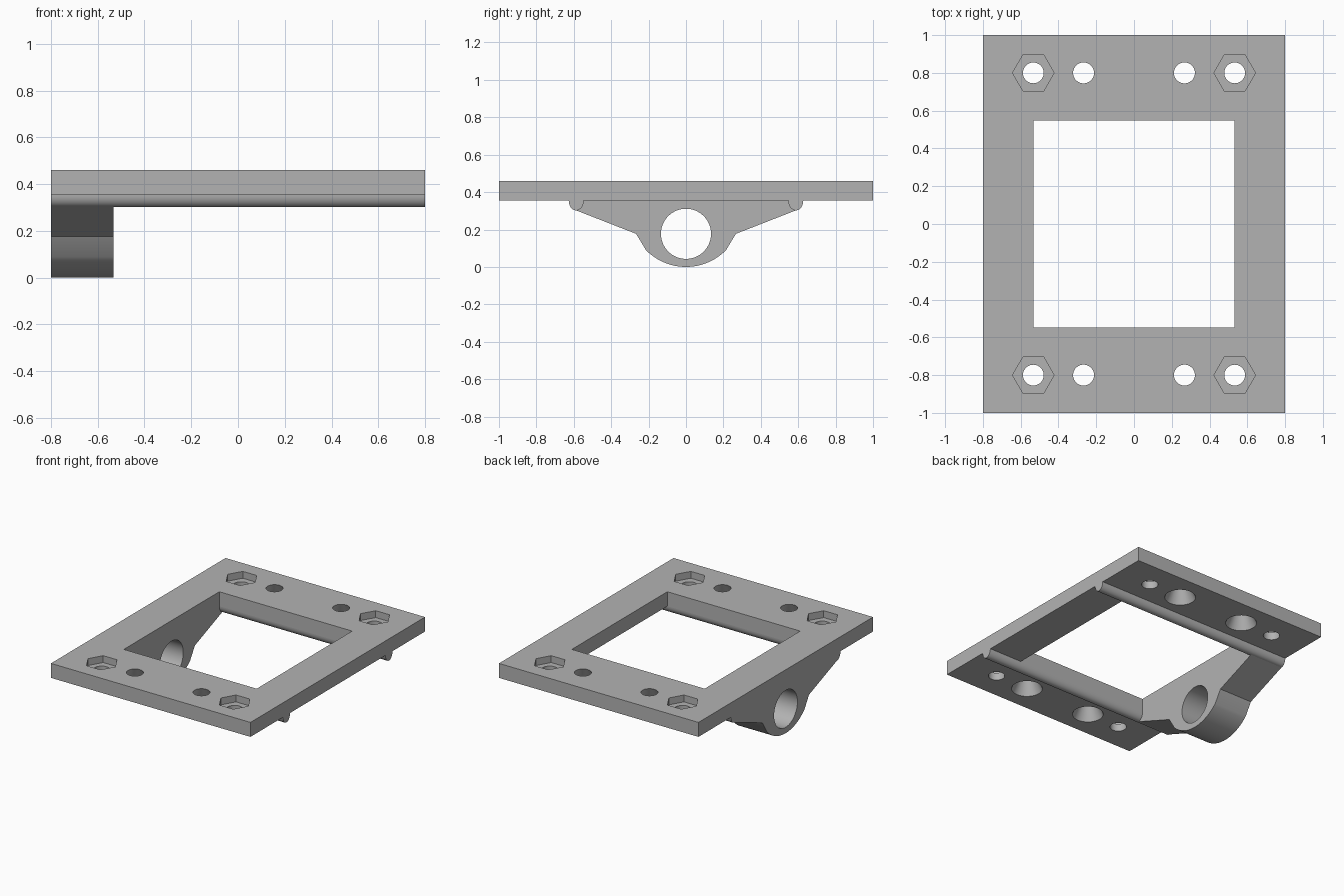
import bpy, bmesh, math
from mathutils import Matrix

cube = bpy.data.objects.get("Cube")
if cube:
    bpy.data.objects.remove(cube)

GREY = (0.45, 0.45, 0.45, 1)
mat = bpy.data.materials.new("plain grey")
mat.use_nodes = True
mat.diffuse_color = GREY
mat.node_tree.nodes["Principled BSDF"].inputs["Base Color"].default_value = GREY

TOP, UNDER = 0.46, 0.355      # plate faces
INNER_X, INNER_Y = 0.533, 0.547   # window half sizes


def make(name, bm):
    bmesh.ops.recalc_face_normals(bm, faces=bm.faces)
    mesh = bpy.data.meshes.new(name)
    bm.to_mesh(mesh)
    bm.free()
    obj = bpy.data.objects.new(name, mesh)
    bpy.context.collection.objects.link(obj)
    mesh.materials.append(mat)
    return obj


def box(bm, x, y, z0, z1):
    m = Matrix.Translation((0, 0, (z0 + z1) / 2)) @ Matrix.Diagonal((2 * x, 2 * y, z1 - z0, 1))
    bmesh.ops.create_cube(bm, size=1, matrix=m)


def cone(bm, x, y, z0, z1, r0, r1, sides=48):
    bmesh.ops.create_cone(bm, cap_ends=True, segments=sides, radius1=r0, radius2=r1,
                          depth=z1 - z0, matrix=Matrix.Translation((x, y, (z0 + z1) / 2)))


def extrude_x(name, points, x0, x1):
    bm = bmesh.new()
    face = bm.faces.new([bm.verts.new((x0, y, z)) for y, z in points])
    new = bmesh.ops.extrude_face_region(bm, geom=[face])["geom"]
    bmesh.ops.translate(bm, vec=(x1 - x0, 0, 0),
                        verts=[v for v in new if isinstance(v, bmesh.types.BMVert)])
    return make(name, bm)


def boolean(obj, other, operation):
    mod = obj.modifiers.new(operation.lower(), "BOOLEAN")
    mod.operation = operation
    mod.solver = "EXACT"
    mod.object = other
    bpy.context.view_layer.objects.active = obj
    bpy.ops.object.modifier_apply(modifier=mod.name)
    bpy.data.objects.remove(other)


# Plate with its window
bm = bmesh.new()
box(bm, 0.8, 1, UNDER, TOP)
plate = make("mounting_plate", bm)
bm = bmesh.new()
box(bm, INNER_X, INNER_Y, UNDER - 0.1, TOP + 0.1)
boolean(plate, make("window_cutter", bm), "DIFFERENCE")

# Bolt holes, nut pockets and tapered holes, cut one kind at a time
for kind in ("bolt", "pocket", "taper"):
    bm = bmesh.new()
    for sx in (-1, 1):
        for y in (-0.8, 0.8):
            if kind == "bolt":
                cone(bm, sx * 0.533, y, UNDER - 0.1, TOP + 0.1, 0.055, 0.055)
            elif kind == "pocket":
                bmesh.ops.create_cone(
                    bm, cap_ends=True, segments=6, radius1=0.11, radius2=0.11, depth=0.1,
                    matrix=Matrix.Translation((sx * 0.533, y, TOP)) @ Matrix.Rotation(math.pi / 2, 4, "Z"))
            else:
                cone(bm, sx * 0.267, y, UNDER - 0.001, TOP + 0.001, 0.104, 0.055)
    boolean(plate, make(kind + "_cutter", bm), "DIFFERENCE")

# Rounded rails under the window's long edges
rails = []
for name, s in (("front_rail", -1), ("back_rail", 1)):
    arc = [math.pi * i / 20 for i in range(21)]
    pts = [(s * 0.587 + 0.04 * math.cos(a), UNDER - 0.053 * math.sin(a)) for a in arc]
    rails.append(extrude_x(name, pts, -0.8, 0.8))

# Hanging bracket with a round bottom and a shaft bore
half = math.asin(0.214 / 0.3)
pts = [(-0.587, UNDER), (-0.587, 0.302), (-0.267, 0.177)]
for i in range(25):
    a = half * (i / 12 - 1)
    pts.append((0.3 * math.sin(a), 0.3 - 0.3 * math.cos(a)))
pts += [(0.267, 0.177), (0.587, 0.302), (0.587, UNDER)]
bracket = extrude_x("shaft_bracket", pts, -0.8, -INNER_X)
bm = bmesh.new()
bmesh.ops.create_cone(bm, cap_ends=True, segments=64, radius1=0.134, radius2=0.134, depth=1,
                      matrix=Matrix.Translation((-0.667, 0, 0.177)) @ Matrix.Rotation(math.pi / 2, 4, "Y"))
boolean(bracket, make("bore_cutter", bm), "DIFFERENCE")

# Smooth the round walls, keep the corners crisp
for obj in [plate, bracket] + rails:
    bpy.ops.object.select_all(action="DESELECT")
    obj.select_set(True)
    bpy.context.view_layer.objects.active = obj
    bpy.ops.object.shade_smooth_by_angle(angle=math.radians(25))
